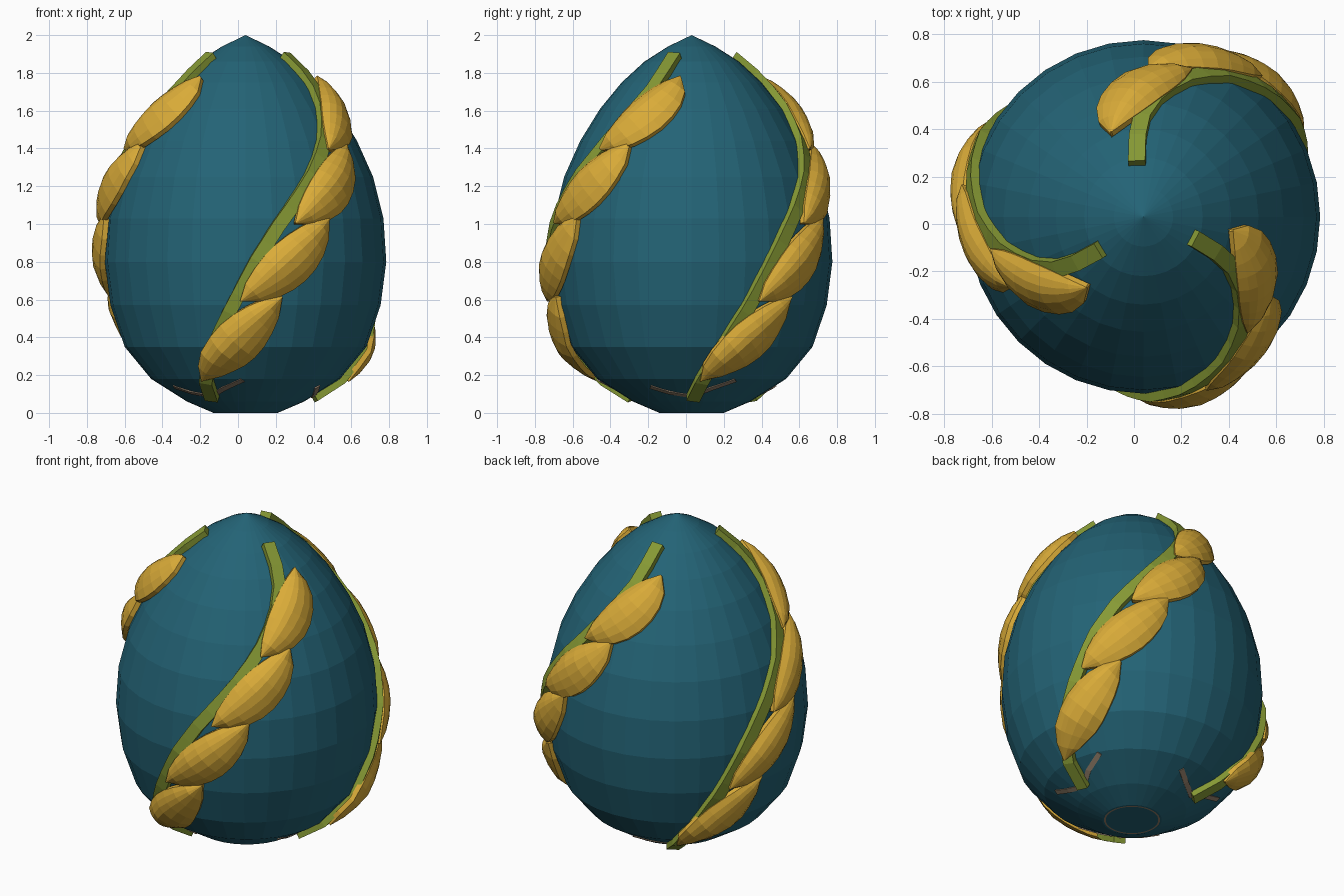
import bpy, bmesh, math
from mathutils import Vector

if "Cube" in bpy.data.objects:
    bpy.data.objects.remove(bpy.data.objects["Cube"])

CX, CY = 0.04, 0.03          # egg axis
PROFILE = [(0, 0.17), (0.06, 0.31), (0.18, 0.50), (0.35, 0.64), (0.57, 0.715), (0.80, 0.745),
           (1.03, 0.73), (1.25, 0.675), (1.44, 0.59), (1.61, 0.485), (1.75, 0.37),
           (1.86, 0.25), (1.94, 0.125), (2.0, 0.0)]
# vine path as (height, angle in degrees)
VINE = [(0.09, -119), (0.2, -113), (0.4, -103), (0.6, -94), (0.8, -86), (1.0, -76),
        (1.2, -63), (1.4, -49), (1.55, -39), (1.72, -28), (1.88, -23)]
# leaves: base angle, base height, tip angle, tip height
LEAVES = [(-115, 0.20, -75, 0.62), (-92, 0.60, -54, 1.03),
          (-70, 1.00, -32, 1.41), (-48, 1.38, -9, 1.76)]


def material(name, rgb):
    m = bpy.data.materials.new(name)
    m.diffuse_color = (*rgb, 1)
    m.use_nodes = True
    m.node_tree.nodes["Principled BSDF"].inputs["Base Color"].default_value = m.diffuse_color
    return m


TEAL = material("teal", (0.017, 0.125, 0.18))
GOLD = material("gold", (0.70, 0.41, 0.04))
GREEN = material("olive_green", (0.24, 0.32, 0.035))
BROWN = material("pale_brown", (0.30, 0.22, 0.15))


def lerp(table, z):
    for (a, va), (b, vb) in zip(table, table[1:]):
        if z <= b:
            return va + (vb - va) * (z - a) / (b - a)
    return table[-1][1]


def radius(z):
    return lerp(PROFILE, min(max(z, 0), 2))


def normal(ang, z):
    a, b = max(z - 0.08, 0), min(z + 0.08, 2)
    slope = (radius(b) - radius(a)) / (b - a)
    return Vector((math.cos(ang), math.sin(ang), -slope)).normalized()


def on_egg(ang, z, h):
    r = radius(z)
    return Vector((CX + r * math.cos(ang), CY + r * math.sin(ang), z)) + normal(ang, z) * h


def build(name, verts, faces, mat):
    bm = bmesh.new()
    vs = [bm.verts.new(v) for v in verts]
    for f in faces:
        bm.faces.new([vs[i] for i in f])
    bmesh.ops.remove_doubles(bm, verts=bm.verts, dist=0.0005)
    bmesh.ops.recalc_face_normals(bm, faces=bm.faces)
    me = bpy.data.meshes.new(name)
    bm.to_mesh(me)
    bm.free()
    me.materials.append(mat)
    ob = bpy.data.objects.new(name, me)
    bpy.context.collection.objects.link(ob)
    return ob


def bar(name, path, half, low, high, mat):
    """Rectangular bar following (angle, height) points over the egg."""
    verts, faces = [], []
    n = len(path)
    for i, (a, z) in enumerate(path):
        p0, p1 = path[max(i - 1, 0)], path[min(i + 1, n - 1)]
        nor = normal(a, z)
        side = (on_egg(*p1, 0) - on_egg(*p0, 0)).cross(nor).normalized()
        for s, h in ((-1, low), (1, low), (1, high), (-1, high)):
            verts.append(on_egg(a, z, h) + side * half * s)
        if i:
            o = i * 4
            for k in range(4):
                j = (k + 1) % 4
                faces.append((o - 4 + k, o - 4 + j, o + j, o + k))
    faces += [(0, 1, 2, 3), tuple(range(4 * n - 4, 4 * n))]
    return build(name, verts, faces, mat)


def leaf(name, turn, a0, z0, a1, z1):
    """Domed pointed leaf, wider on its lower side, wrapped on the egg."""
    nu, nv, thick = 8, 6, 0.028
    a0, a1 = math.radians(a0 + turn), math.radians(a1 + turn)
    top, bottom = [], []
    for i in range(nu + 1):
        t = i / nu
        a, z = a0 + (a1 - a0) * t, z0 + (z1 - z0) * t
        nor = normal(a, z)
        ahead = on_egg(a + (a1 - a0) * 0.02, z + (z1 - z0) * 0.02, 0)
        side = (ahead - on_egg(a, z, 0)).cross(nor).normalized()
        wide = 0.03 + 0.97 * math.sin(math.pi * t) ** 0.7
        for j in range(nv + 1):
            v = -1 + 2 * j / nv
            p = on_egg(a, z, 0) + side * v * wide * (0.15 if v > 0 else 0.10)
            pa = math.atan2(p.y - CY, p.x - CX)
            h = 0.035 + 0.045 * (1 - v * v) * wide - 0.01 * max(v, 0) + 0.012 * (1 - t)
            top.append(on_egg(pa, p.z, h))
            bottom.append(on_egg(pa, p.z, h - thick))
    faces, w, n = [], nv + 1, len(top)
    for i in range(nu):
        for j in range(nv):
            q = (i * w + j, i * w + j + 1, (i + 1) * w + j + 1, (i + 1) * w + j)
            faces += [q, tuple(k + n for k in reversed(q))]
    rim = [j for j in range(nv)] + [i * w + nv for i in range(nu)]
    rim += [nu * w + j for j in range(nv, 0, -1)] + [i * w for i in range(nu, 0, -1)]
    for a, b in zip(rim, rim[1:] + rim[:1]):
        faces.append((a, b, b + n, a + n))
    return build(name, top + bottom, faces, GOLD)


# faceted egg
SEG = 32
verts, faces = [], []
for z, r in PROFILE:
    for k in range(SEG):
        t = 2 * math.pi * k / SEG
        verts.append((CX + r * math.cos(t), CY + r * math.sin(t), z))
for i in range(len(PROFILE) - 2):
    for k in range(SEG):
        j = (k + 1) % SEG
        faces.append((i * SEG + k, i * SEG + j, (i + 1) * SEG + j, (i + 1) * SEG + k))
tip = (len(PROFILE) - 1) * SEG
faces += [(tip - SEG + k, tip - SEG + (k + 1) % SEG, tip) for k in range(SEG)]
faces.append(tuple(range(SEG)))
build("egg", verts, faces, TEAL)

# three vines with four leaves each, and a thin root mark at each foot
for n in range(3):
    turn = 120 * n
    path = []
    for i in range(21):
        z = VINE[0][0] + (VINE[-1][0] - VINE[0][0]) * i / 20
        path.append((math.radians(lerp(VINE, z) + turn), z))
    bar(f"vine_{n + 1}", path, 0.036, -0.03, 0.035, GREEN)
    for m, spec in enumerate(LEAVES):
        leaf(f"leaf_{n + 1}_{m + 1}", turn, *spec)
    root = [(-150, 0.14), (-138, 0.11), (-120, 0.09), (-106, 0.13), (-92, 0.175)]
    bar(f"root_mark_{n + 1}", [(math.radians(a + turn), z) for a, z in root],
        0.015, -0.01, 0.006, BROWN)

# thin ring under the egg
ring = []
for r in (0.15, 0.16):
    ring += [(CX + r * math.cos(2 * math.pi * k / SEG), CY + r * math.sin(2 * math.pi * k / SEG), -0.001)
             for k in range(SEG)]
build("base_ring", ring, [(k, (k + 1) % SEG, SEG + (k + 1) % SEG, SEG + k) for k in range(SEG)], BROWN)
